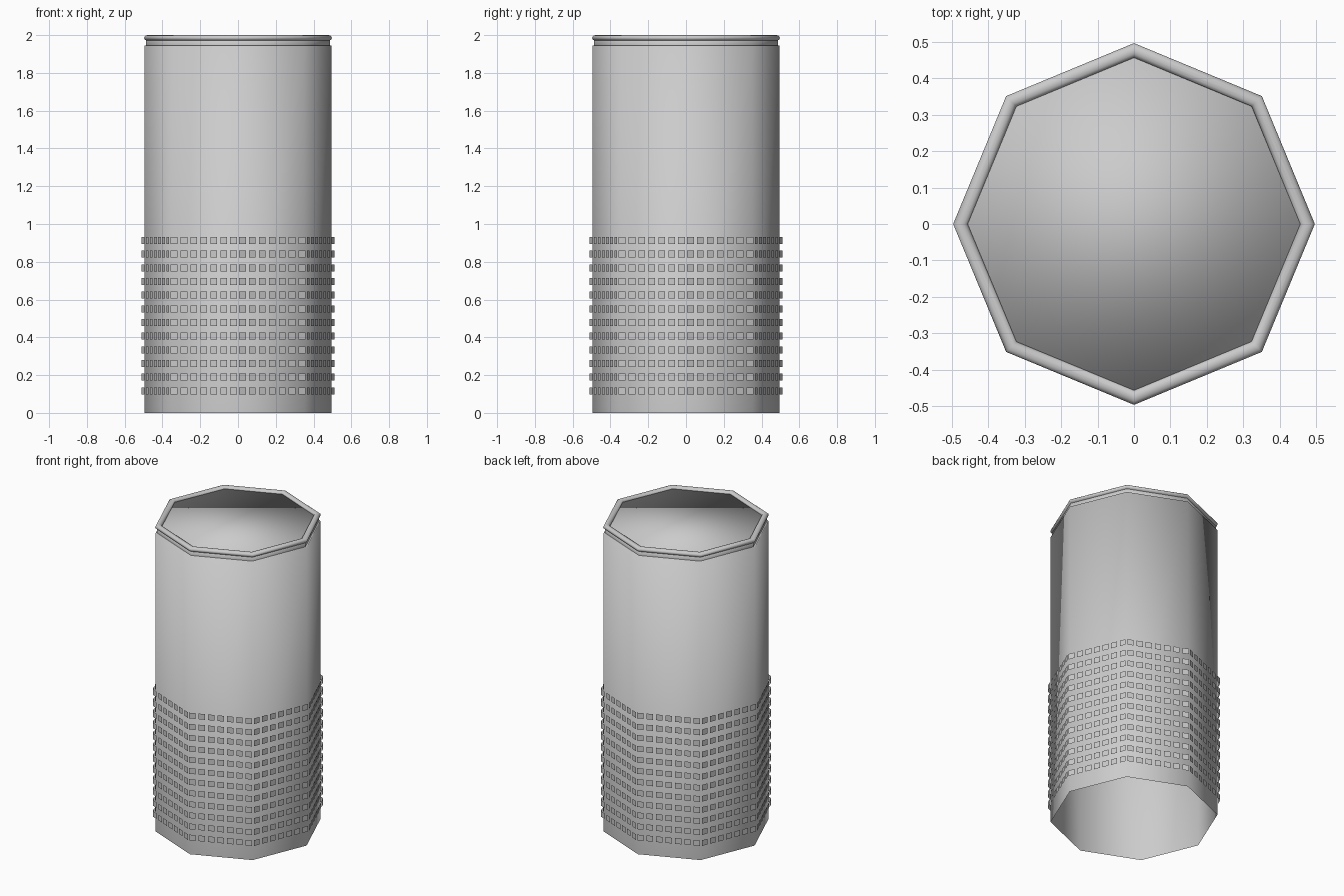
import bpy, bmesh, math
from mathutils import Matrix, Vector

if "Cube" in bpy.data.objects:
    bpy.data.objects.remove(bpy.data.objects["Cube"])

SIDES = 8
R = 0.495


def finish(bm, name, smooth=False):
    for f in bm.faces:
        f.smooth = smooth
    mesh = bpy.data.meshes.new(name)
    bm.to_mesh(mesh)
    bm.free()
    obj = bpy.data.objects.new(name, mesh)
    bpy.context.collection.objects.link(obj)
    return obj


def rings(bm, profile):
    """One octagonal vertex ring per (radius, z) point, corners on the axes."""
    out = []
    for r, z in profile:
        out.append([bm.verts.new((r * math.cos(math.tau * i / SIDES),
                                  r * math.sin(math.tau * i / SIDES), z))
                    for i in range(SIDES)])
    return out


def bridge(bm, a, b):
    for i in range(SIDES):
        j = (i + 1) % SIDES
        bm.faces.new((a[i], a[j], b[j], b[i]))


# Body: smooth octagonal shell, open at the bottom
bm = bmesh.new()
lower, upper, ledge = rings(bm, [(R, 0.0), (R, 1.945), (0.486, 1.946)])
bridge(bm, lower, upper)
bridge(bm, upper, ledge)
finish(bm, "body", True)

# Lid: short neck with a flat top just below the rim
bm = bmesh.new()
lower, upper = rings(bm, [(0.486, 1.945), (0.486, 1.985)])
bridge(bm, lower, upper)
bm.faces.new(upper)
finish(bm, "lid", True)

# Rim: rolled octagonal bead around the lid
STEPS = 12
profile = [(0.477 + 0.020 * math.cos(math.tau * k / STEPS),
            1.985 + 0.015 * math.sin(math.tau * k / STEPS))
           for k in range(STEPS)]
bm = bmesh.new()
loops = rings(bm, profile)
for k in range(STEPS):
    bridge(bm, loops[k], loops[(k + 1) % STEPS])
finish(bm, "rim", True)

# Grip: thin plates standing just off the wall, 12 rows of 7 on each side
COLS, ROWS = 7, 12
offset = R * math.cos(math.pi / SIDES) + 0.016
w, h = 0.039 / 2, 0.037 / 2
bm = bmesh.new()
for s in range(SIDES):
    turn = Matrix.Rotation(math.tau * (s + 0.5) / SIDES, 4, 'Z')
    for c in range(COLS):
        for r in range(ROWS):
            y, z = (c - (COLS - 1) / 2) * 0.057, 0.117 + r * 0.0723
            corners = [(y - w, z - h), (y + w, z - h), (y + w, z + h), (y - w, z + h)]
            bm.faces.new([bm.verts.new(turn @ Vector((offset, a, b)))
                          for a, b in corners])
finish(bm, "grip_plates")
